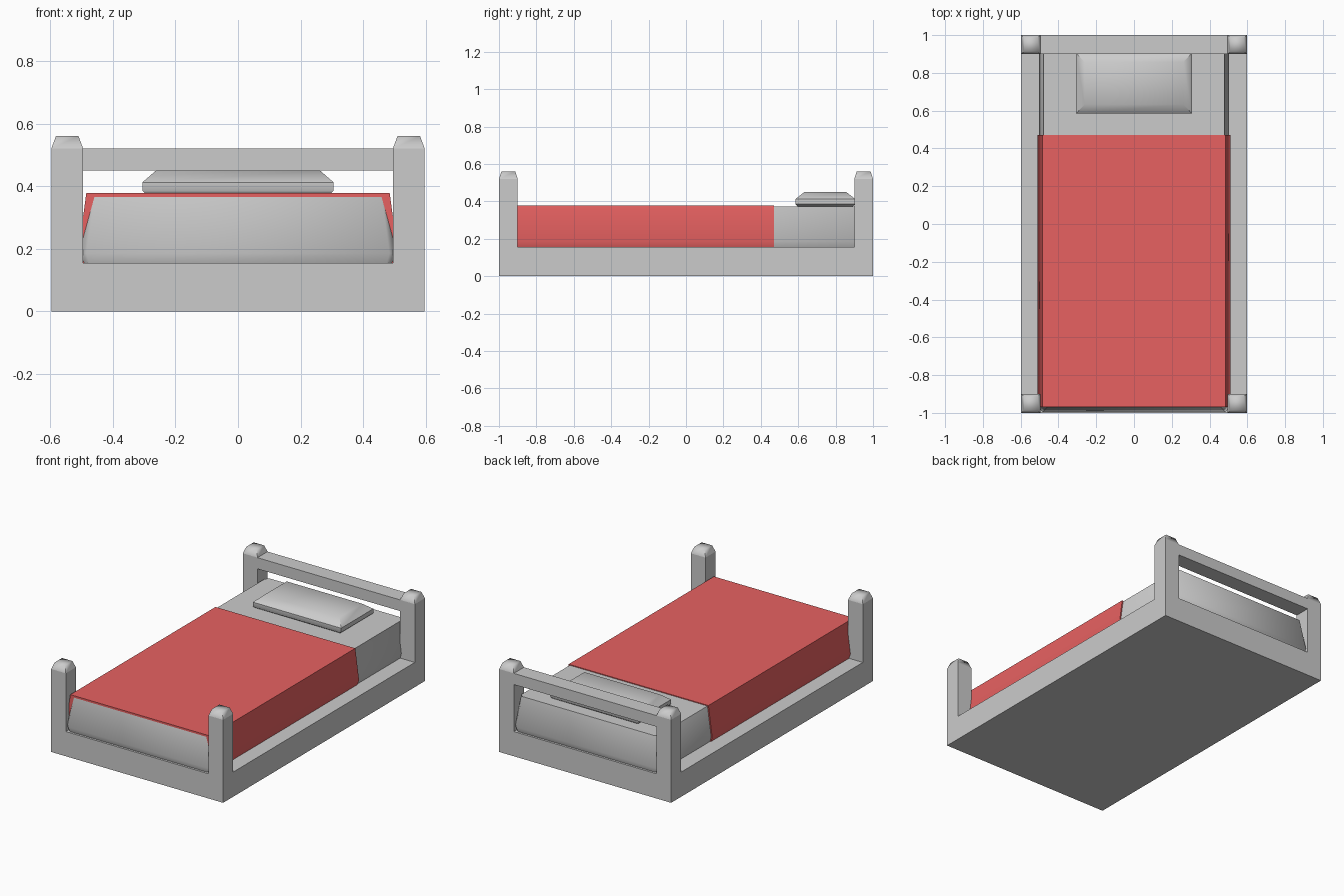
import bpy, bmesh

if "Cube" in bpy.data.objects:
    bpy.data.objects.remove(bpy.data.objects["Cube"])


def finish(name, bm, smooth=None):
    bmesh.ops.recalc_face_normals(bm, faces=bm.faces)
    mesh = bpy.data.meshes.new(name)
    bm.to_mesh(mesh)
    bm.free()
    ob = bpy.data.objects.new(name, mesh)
    bpy.context.collection.objects.link(ob)
    if smooth:
        bpy.ops.object.select_all(action='DESELECT')
        ob.select_set(True)
        bpy.context.view_layer.objects.active = ob
        bpy.ops.object.shade_smooth_by_angle(angle=smooth)
    return ob


def loft(name, rings, smooth=None):
    """Join equal-length closed rings of points and cap both ends."""
    bm = bmesh.new()
    loops = [[bm.verts.new(p) for p in ring] for ring in rings]
    n = len(loops[0])
    for a, b in zip(loops, loops[1:]):
        for i in range(n):
            j = (i + 1) % n
            bm.faces.new((a[i], a[j], b[j], b[i]))
    bm.faces.new(loops[0])
    bm.faces.new(loops[-1])
    return finish(name, bm, smooth)


def rect(z, hx, hy, cx=0, cy=0, c=0):
    """Rectangle ring at height z, with corners cut by c if given."""
    pts = []
    for sx, sy in ((1, 1), (-1, 1), (-1, -1), (1, -1)):
        if c:
            ends = [(hx, hy - c), (hx - c, hy)]
            if sx * sy < 0:
                ends.reverse()
        else:
            ends = [(hx, hy)]
        pts += [(cx + sx * x, cy + sy * y, z) for x, y in ends]
    return pts


def box(name, hx, hy, z0, z1, cx=0, cy=0):
    return loft(name, [rect(z0, hx, hy, cx, cy), rect(z1, hx, hy, cx, cy)])


# Frame base and headboard rail
box("bed_base", 0.597, 1.0, 0, 0.155)
box("headboard_rail", 0.497, 0.05, 0.45, 0.52, cy=0.95)

# Corner posts with tapered caps
for sx, side in ((-1, "left"), (1, "right")):
    for sy, end in ((-1, "foot"), (1, "head")):
        x, y = sx * 0.546, sy * 0.95
        box(f"{end}_post_{side}", 0.051, 0.05, 0.155, 0.52, x, y)
        loft(f"{end}_post_cap_{side}",
             [rect(0.52, 0.051, 0.05, x, y), rect(0.56, 0.036, 0.037, x, y)],
             smooth=1.3)

# Mattress with slanted sides and cut corners
loft("mattress", [rect(0.15, 0.494, 0.985, c=0.02),
                  rect(0.185, 0.504, 0.995, c=0.02),
                  rect(0.373, 0.478, 0.969, c=0.02)], smooth=0.9)

# Blanket wrapped over the mattress, foot end following its slant
half = [(0.485, 0.378), (0.511, 0.185), (0.501, 0.155)]
section = [(-x, z) for x, z in reversed(half)] + half
foot = [(x, -0.97, z) for x, z in section]
head = [(x, 0.47, z) for x, z in section]
blanket = loft("blanket", [foot, head], smooth=0.9)
red = bpy.data.materials.new("blanket_red")
red.diffuse_color = (0.8, 0.12, 0.12, 1)
red.use_nodes = True
red.node_tree.nodes["Principled BSDF"].inputs["Base Color"].default_value = red.diffuse_color
blanket.data.materials.append(red)

# Pillow
loft("pillow", [rect(0.373, 0.292, 0.148, cy=0.745),
                rect(0.385, 0.306, 0.160, cy=0.745),
                rect(0.412, 0.306, 0.160, cy=0.745),
                rect(0.450, 0.262, 0.112, cy=0.745)], smooth=0.85)
